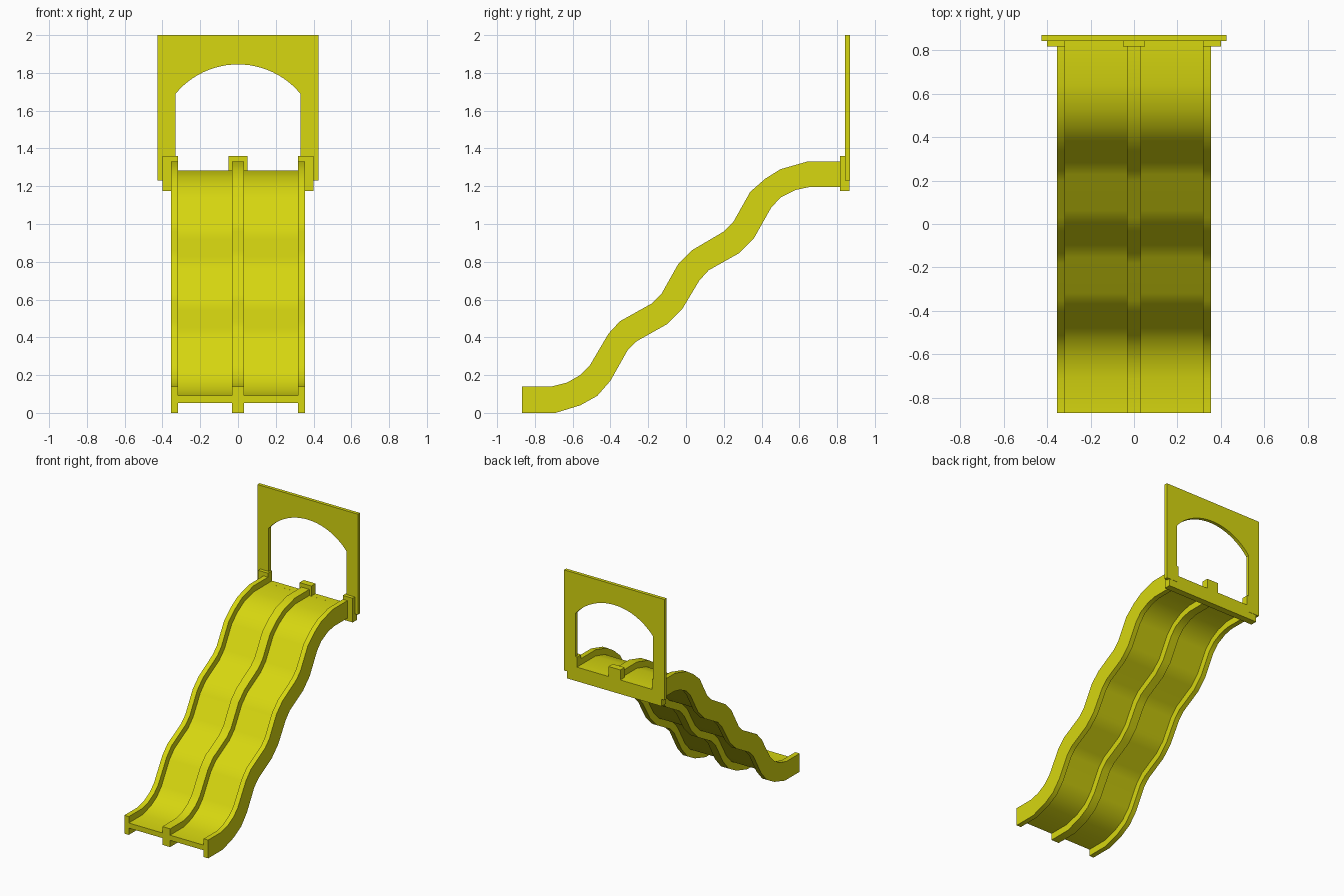
import bpy
import bmesh
from math import radians, sin, cos, asin

cube = bpy.data.objects.get("Cube")
if cube:
    bpy.data.objects.remove(cube)

# Single plastic colour
yellow = bpy.data.materials.new("yellow plastic")
yellow.use_nodes = True
colour = (0.68, 0.68, 0.005, 1)
yellow.diffuse_color = colour
yellow.node_tree.nodes["Principled BSDF"].inputs["Base Color"].default_value = colour


def finish(name, bm, smooth=False):
    bmesh.ops.recalc_face_normals(bm, faces=bm.faces)
    mesh = bpy.data.meshes.new(name)
    bm.to_mesh(mesh)
    bm.free()
    mesh.materials.append(yellow)
    obj = bpy.data.objects.new(name, mesh)
    bpy.context.collection.objects.link(obj)
    if smooth:
        bpy.ops.object.select_all(action="DESELECT")
        obj.select_set(True)
        bpy.context.view_layer.objects.active = obj
        bpy.ops.object.shade_smooth_by_angle(angle=radians(35))
    return obj


def extrude(bm, faces, vector):
    result = bmesh.ops.extrude_face_region(bm, geom=faces)
    moved = [g for g in result["geom"] if isinstance(g, bmesh.types.BMVert)]
    bmesh.ops.translate(bm, verts=moved, vec=vector)


# Matching (y, z) points along the upper and lower edges of the wavy side rails
upper = [(-.868, .14), (-.71, .14), (-.63, .16), (-.56, .20), (-.51, .25), (-.41, .42),
         (-.35, .485), (-.18, .58), (-.13, .63), (-.04, .79), (.03, .86), (.20, .96),
         (.25, 1.01), (.34, 1.17), (.42, 1.24), (.50, 1.29), (.64, 1.33), (.83, 1.33)]
lower = [(-.868, 0), (-.69, 0), (-.56, .04), (-.47, .09), (-.40, .17), (-.31, .33),
         (-.26, .38), (-.10, .47), (-.02, .55), (.07, .70), (.12, .755), (.28, .845),
         (.36, .925), (.45, 1.085), (.50, 1.14), (.58, 1.18), (.65, 1.195), (.83, 1.195)]


def wavy_strip(name, x0, x1, low, high):
    """Sweep a band between two fractions of the rail height across x."""
    bm = bmesh.new()
    rows = []
    for (uy, uz), (ly, lz) in zip(upper, lower):
        rows.append([bm.verts.new((x0, ly + (uy - ly) * t, lz + (uz - lz) * t))
                     for t in (low, high)])
    faces = [bm.faces.new((a[0], b[0], b[1], a[1])) for a, b in zip(rows, rows[1:])]
    extrude(bm, faces, (x1 - x0, 0, 0))
    return finish(name, bm, True)


def flat_plate(name, outline, y0, y1):
    """Extrude an (x, z) outline along y."""
    bm = bmesh.new()
    face = bm.faces.new([bm.verts.new((x, y0, z)) for x, z in outline])
    extrude(bm, [face], (0, y1 - y0, 0))
    return finish(name, bm)


def mirrored(half):
    """Close a half outline, listed from the centre outward and back."""
    return half + [(-x, z) for x, z in reversed(half) if x > 0]


# Side rails, centre divider and the two sliding lanes
wavy_strip("right_rail", -.355, -.317, 0, 1)
wavy_strip("left_rail", .317, .355, 0, 1)
wavy_strip("centre_rail", -.033, .033, 0, 1)
wavy_strip("right_lane", -.32, -.03, .37, .65)
wavy_strip("left_lane", .03, .32, .37, .65)

# Mounting bracket: a crossbar with end posts and a centre tab
bracket = [(.05, 1.36), (.05, 1.283), (.317, 1.283), (.317, 1.36),
           (.40, 1.36), (.40, 1.175)]
flat_plate("mounting_bracket", mirrored(bracket), .815, .866)

# Entry panel with an arched opening
radius, centre_z, half_width = .429, 1.416, .33
steps = 12
end = asin(half_width / radius)
arch = [(radius * sin(end * i / steps), centre_z + radius * cos(end * i / steps))
        for i in range(steps + 1)]
panel = arch + [(half_width, 1.23), (.425, 1.23), (.425, 2)]
flat_plate("entry_panel", mirrored(panel), .842, .868)
